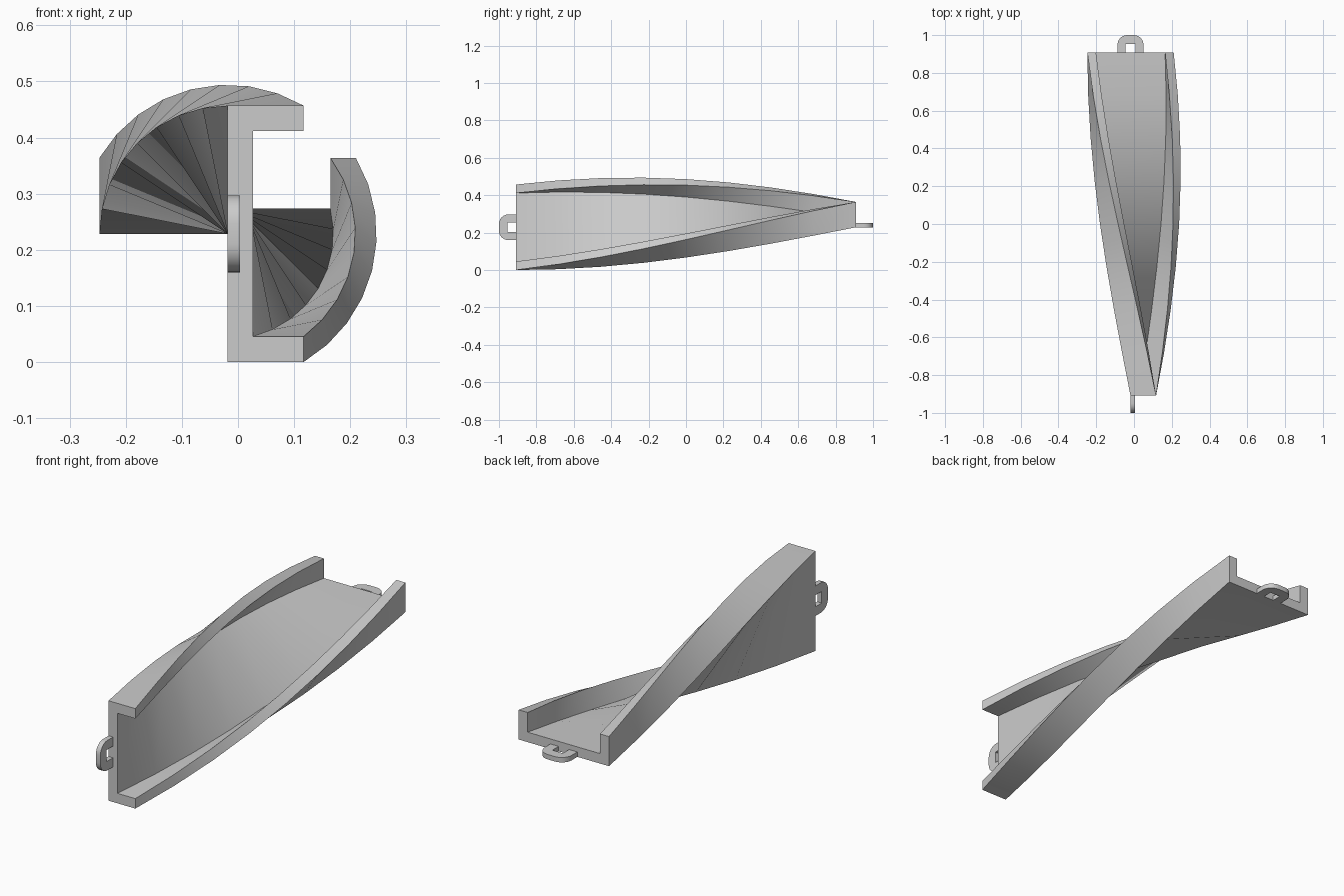
import bpy, bmesh, math

if "Cube" in bpy.data.objects:
    bpy.data.objects.remove(bpy.data.objects["Cube"])

CX, CZ = -0.0185, 0.2285      # twist axis: middle of the channel's outer web face
HALF = 0.909                  # half length of the channel
W, D, T = 0.2285, 0.1355, 0.0455   # half width, flange depth, wall thickness
STEPS = 8


def place(u, v, y, angle):
    """u = flange direction, v = width direction, turned about the y axis."""
    c, s = math.cos(angle), math.sin(angle)
    return (CX + u * c - v * s, y, CZ + u * s + v * c)


def finish(name, bm):
    bmesh.ops.recalc_face_normals(bm, faces=bm.faces)
    mesh = bpy.data.meshes.new(name)
    bm.to_mesh(mesh)
    bm.free()
    ob = bpy.data.objects.new(name, mesh)
    bpy.context.collection.objects.link(ob)
    bpy.ops.object.select_all(action='DESELECT')
    ob.select_set(True)
    bpy.context.view_layer.objects.active = ob
    bpy.ops.object.shade_smooth_by_angle(angle=math.radians(30))
    return ob


def skin(name, rings):
    """Join successive closed outlines and cap both ends."""
    bm = bmesh.new()
    rings = [[bm.verts.new(p) for p in r] for r in rings]
    n = len(rings[0])
    for a, b in zip(rings, rings[1:]):
        for i in range(n):
            j = (i + 1) % n
            bm.faces.new((a[i], a[j], b[j], b[i]))
    bm.faces.new(rings[0])
    bm.faces.new(rings[-1])
    return finish(name, bm)


# Twisted U channel: quarter turn from front to back
profile = [(0, -W), (D, -W), (D, -W + T), (T, -W + T),
           (T, W - T), (D, W - T), (D, W), (0, W)]
skin("twisted_channel", [
    [place(u, v, -HALF + 2 * HALF * i / STEPS, math.pi / 2 * i / STEPS)
     for u, v in profile] for i in range(STEPS + 1)])


# Hanging loop at each end: rounded tab with a square opening against the channel
def end_loop(name, side, angle):
    hw, reach, r, hole_w, hole_d, thick = 0.0685, 0.091, 0.05, 0.0265, 0.045, 0.0225
    arc = [math.radians(a) for a in range(0, 91, 15)]
    half = [(hw - r + r * math.cos(a), reach - r + r * math.sin(a)) for a in arc]
    outline = [(hw, 0)] + half + [(-v, d) for v, d in reversed(half)] + [(-hw, 0)]
    outline += [(-hole_w, 0), (-hole_w, hole_d), (hole_w, hole_d), (hole_w, 0)]
    skin(name, [[place(u, v, side * (HALF + d), angle) for v, d in outline]
                for u in (0, thick)])


end_loop("front_loop", -1, 0)
end_loop("back_loop", 1, math.pi / 2)
